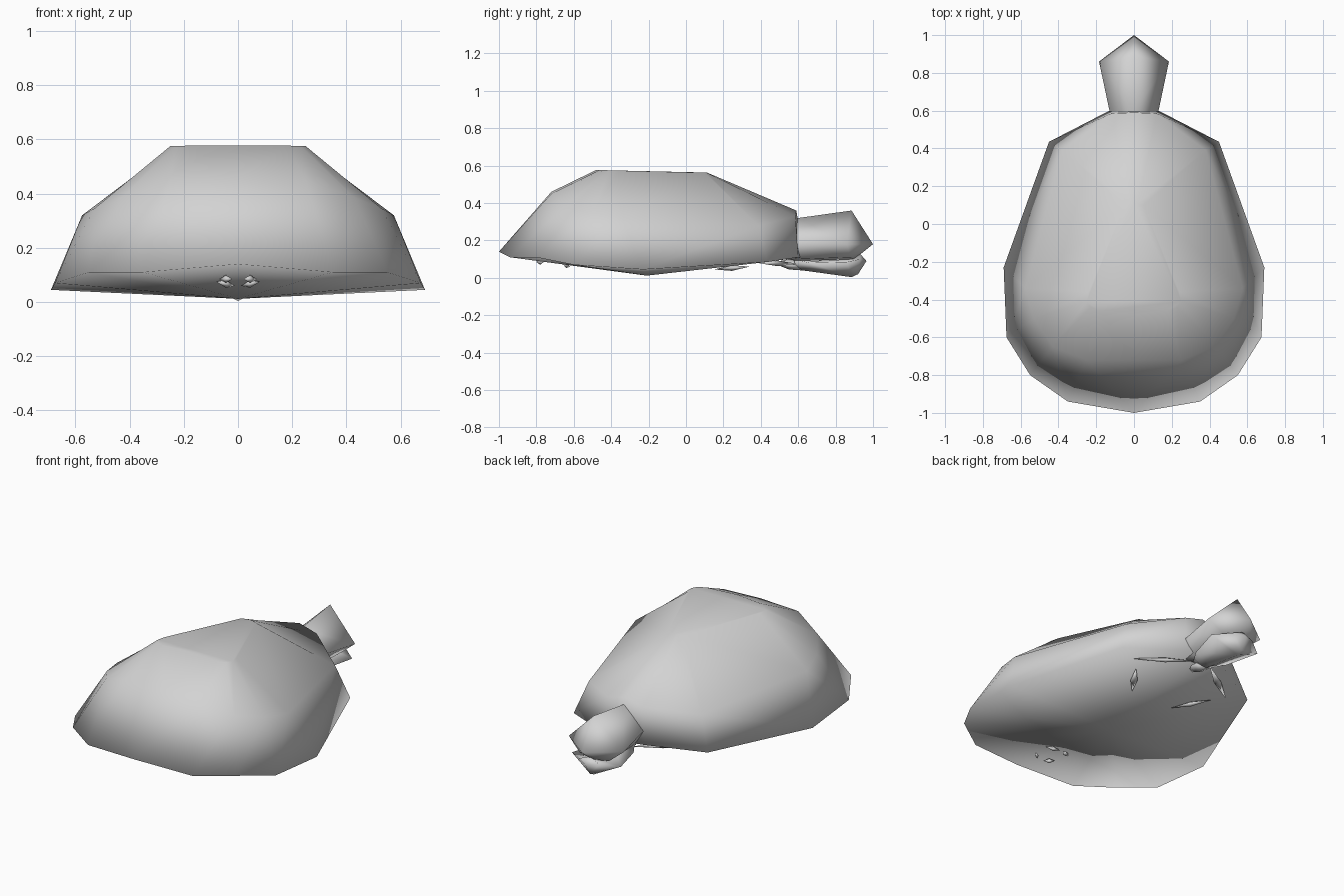
import bpy, math
from mathutils import Vector

if "Cube" in bpy.data.objects:
    bpy.data.objects.remove(bpy.data.objects["Cube"])

grey = bpy.data.materials.new("light grey")
grey.diffuse_color = (0.65, 0.65, 0.65, 1)
grey.use_nodes = True
grey.node_tree.nodes["Principled BSDF"].inputs["Base Color"].default_value = grey.diffuse_color


def add(name, verts, faces, angle):
    mesh = bpy.data.meshes.new(name)
    mesh.from_pydata(verts, [], faces)
    mesh.materials.append(grey)
    obj = bpy.data.objects.new(name, mesh)
    bpy.context.collection.objects.link(obj)
    bpy.ops.object.select_all(action='DESELECT')
    obj.select_set(True)
    bpy.context.view_layer.objects.active = obj
    bpy.ops.object.mode_set(mode='EDIT')
    bpy.ops.mesh.select_all(action='SELECT')
    bpy.ops.mesh.normals_make_consistent(inside=False)
    bpy.ops.object.mode_set(mode='OBJECT')
    bpy.ops.object.shade_smooth_by_angle(angle=math.radians(angle))
    return obj


def loft(name, rings, angle=180):
    """Skin closed rings; each ring is a half outline mirrored across x = 0."""
    verts, loops = [], []
    for half in rings:
        ring = list(half) + [(-x, y, z) for x, y, z in reversed(half) if x > 1e-4]
        loops.append(range(len(verts), len(verts) + len(ring)))
        verts += ring
    faces = []
    for a, b in zip(loops, loops[1:]):
        if len(a) == 1:
            a, b = b, a
        n = len(a)
        for i in range(n):
            j = (i + 1) % n
            if len(b) == 1:
                faces.append((a[i], a[j], b[0]))
            elif i < n // 2:
                # mirrored diagonals keep both sides alike
                faces += [(a[i], a[j], b[j]), (a[i], b[j], b[i])]
            else:
                faces += [(a[i], a[j], b[i]), (a[j], b[j], b[i])]
    for end in (loops[0], loops[-1]):
        if len(end) > 2:
            faces.append(tuple(end))
    return add(name, verts, faces, angle)


# Shell and belly as one smooth body, outlines run from front centre to back centre
belly_low = [(0, -.21, .012)]
rim = [(0, -1, .14), (.35, -.94, .11), (.55, -.8, .11), (.675, -.6, .07),
       (.69, -.23, .045), (.45, .435, .085), (.13, .6, .11), (0, .63, .11)]
shoulder = [(0, -.72, .46), (.25, -.72, .45), (.43, -.65, .385), (.53, -.5, .345),
            (.575, -.34, .32), (.38, .39, .28), (.12, .585, .33), (0, .59, .36)]
crown = [(0, -.48, .577), (.18, -.46, .577), (.23, -.44, .576), (.25, -.41, .575),
         (.24, -.36, .573), (.05, .1, .562), (.02, .11, .563), (0, .112, .563)]
loft("shell", [belly_low, rim, shoulder, crown])

# Head with a ridged top, widening towards a pointed snout
head = [[(0, .54, .31), (.125, .54, .19), (0, .54, .1)],
        [(0, .6, .32), (.13, .6, .19), (.08, .6, .1), (0, .6, .09)],
        [(0, .885, .36), (.185, .86, .18), (.1, .88, .11), (0, .9, .1)],
        [(0, 1, .18)]]
loft("head", [[head[0][0], head[0][1], (.08, .54, .1), head[0][2]]] + head[1:])

# Lower jaw
jaw = [[(0, .58, .1), (.06, .58, .08), (0, .58, .045)],
       [(0, .68, .09), (.11, .66, .08), (0, .66, .035)],
       [(0, .88, .1), (.165, .86, .085), (0, .885, .004)],
       [(0, .93, .13), (.07, .93, .1), (0, .92, .02)],
       [(0, .965, .09)]]
loft("jaw", jaw)

# Small throat knob
throat = [[(0, .5, .09), (.02, .5, .08), (0, .5, .065)],
          [(0, .55, .1), (.05, .55, .07), (0, .55, .045)],
          [(0, .62, .09), (.04, .62, .07), (0, .62, .04)]]
loft("throat", throat)


# Slim tucked limbs just breaking through the underside
def limb(name, a, b, width, side):
    a, b = Vector((a[0] * side, *a[1:])), Vector((b[0] * side, *b[1:]))
    across = (b - a).cross(Vector((0, 0, 1))).normalized() * width
    mid = (a + b) / 2
    verts = [a, mid + across, b, mid - across, mid + Vector((0, 0, -.015)), mid + Vector((0, 0, .015))]
    faces = [(i, (i + 1) % 4, k) for i in range(4) for k in (4, 5)]
    add(name, verts, faces, 180)


for side, label in ((1, "right"), (-1, "left")):
    limb("front_limb_" + label, (.04, .6, .075), (.34, .38, .08), .02, side)
    limb("front_foot_" + label, (.14, .15, .045), (.27, .34, .06), .02, side)
    limb("rear_limb_" + label, (.01, -.62, .06), (.08, -.66, .075), .015, side)
    limb("rear_foot_" + label, (.02, -.8, .085), (.07, -.76, .085), .01, side)
